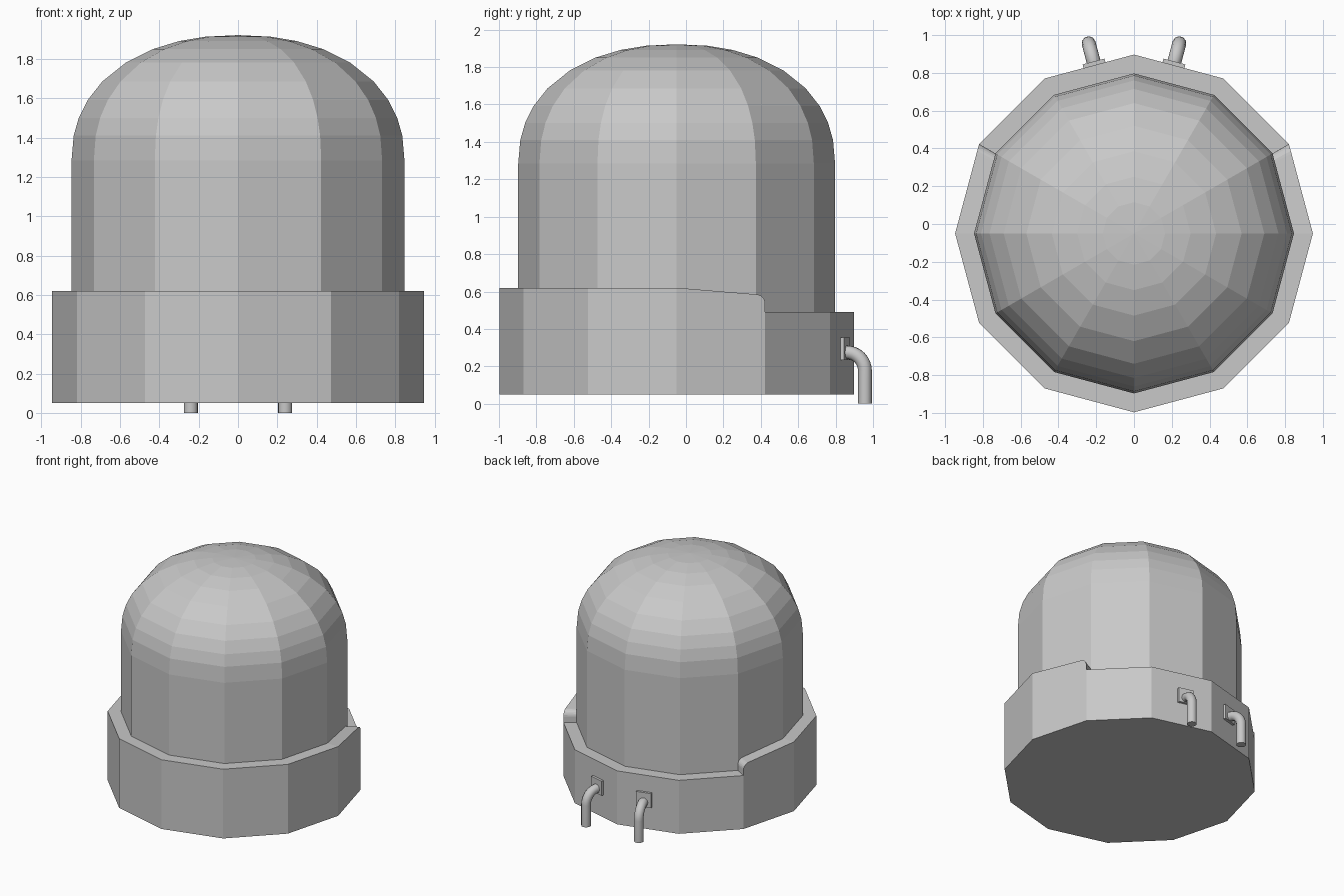
import bpy, bmesh
from math import sin, cos, pi, radians
from mathutils import Vector, Matrix

if "Cube" in bpy.data.objects:
    bpy.data.objects.remove(bpy.data.objects["Cube"])

SIDES = 12
AXIS_Y = -0.05
FLOOR = 0.05
OUTER, INNER, DOME = 0.947, 0.84, 0.847

grey = bpy.data.materials.new("plain grey")
grey.use_nodes = True
grey.diffuse_color = (0.58, 0.58, 0.58, 1)
grey.node_tree.nodes["Principled BSDF"].inputs["Base Color"].default_value = grey.diffuse_color


def finish(name, bm):
    bmesh.ops.remove_doubles(bm, verts=bm.verts, dist=0.0001)
    flat = [f for f in bm.faces if f.calc_area() < 1e-7]
    bmesh.ops.delete(bm, geom=flat, context='FACES')
    bmesh.ops.recalc_face_normals(bm, faces=bm.faces)
    mesh = bpy.data.meshes.new(name)
    bm.to_mesh(mesh)
    bm.free()
    mesh.materials.append(grey)
    ob = bpy.data.objects.new(name, mesh)
    bpy.context.collection.objects.link(ob)
    return ob


def corner(k):
    a = 2 * pi * k / SIDES
    return Vector((cos(a), sin(a)))


# Domed body: twelve flat sides, shoulder rounded as a superellipse
def make_dome():
    bm = bmesh.new()
    spring, rise = 1.284, 0.638
    radii = (0.836, 0.81, 0.765, 0.69, 0.57, 0.435, 0.3, 0.165)
    profile = [(DOME, FLOOR), (DOME, spring)]
    profile += [(r, spring + rise * (1 - (r / DOME) ** 2.2) ** (1 / 2.2)) for r in radii]
    rings = []
    for r, z in profile:
        rings.append([bm.verts.new((r * corner(k).x, AXIS_Y + r * corner(k).y, z))
                      for k in range(SIDES)])
    for low, high in zip(rings, rings[1:]):
        for k in range(SIDES):
            n = (k + 1) % SIDES
            bm.faces.new((low[k], low[n], high[n], high[k]))
    tip = bm.verts.new((0, AXIS_Y, spring + rise))
    for k in range(SIDES):
        bm.faces.new((rings[-1][k], rings[-1][(k + 1) % SIDES], tip))
    bm.faces.new(rings[0][::-1])
    finish("domed_body", bm)


# Base collar: tall at the front, rounded step down to the back
def make_collar():
    high, shoulder, low, fillet = 0.62, 0.585, 0.49, 0.05
    half = [(corner(k), high) for k in range(-3, 1)]
    width = OUTER * sin(radians(30))
    for i in range(7):
        a = radians(90 - 15 * i)
        t = 1 - fillet * (1 - cos(a)) / width
        half.append((corner(0).lerp(corner(1), t), shoulder - fillet * (1 - sin(a))))
    half += [(corner(k), low) for k in range(1, 4)]
    mirrored = [(Vector((-p.x, p.y)), z) for p, z in half[-2:0:-1]]
    bm = bmesh.new()
    columns = []
    for p, top in half + mirrored:
        columns.append([bm.verts.new((r * p.x, AXIS_Y + r * p.y, z))
                        for r, z in ((OUTER, FLOOR), (OUTER, top), (INNER, top), (INNER, FLOOR))])
    for i, a in enumerate(columns):
        b = columns[(i + 1) % len(columns)]
        for j in range(4):
            n = (j + 1) % 4
            bm.faces.new((a[j], b[j], b[n], a[n]))
    finish("base_collar", bm)


# Rear pipe with its square mounting plate
def make_pipe(side, label):
    out = Vector((side * sin(radians(15)), cos(radians(15)), 0))
    start = Vector((side * 0.209, 0.841, 0.275))

    bm = bmesh.new()
    bmesh.ops.create_cube(bm, size=1)
    place = Matrix.Translation((start.x, start.y, 0.295)) @ Matrix.Rotation(-side * radians(15), 4, 'Z')
    bmesh.ops.transform(bm, matrix=place @ Matrix.Diagonal((0.12, 0.04, 0.12, 1)), verts=bm.verts)
    finish(label + "_pipe_plate", bm)

    reach, bend = 0.12, 0.1
    path = [start - out * 0.01]
    for i in range(9):
        a = pi / 2 * i / 8
        path.append(start + out * (reach - bend + bend * sin(a)) - Vector((0, 0, bend * (1 - cos(a)))))
    path.append(Vector((path[-1].x, path[-1].y, 0)))
    curve = bpy.data.curves.new(label + "_pipe", 'CURVE')
    curve.dimensions = '3D'
    curve.bevel_depth = 0.037
    curve.bevel_resolution = 3
    curve.use_fill_caps = True
    spline = curve.splines.new('POLY')
    spline.points.add(len(path) - 1)
    for point, co in zip(spline.points, path):
        point.co = (*co, 1)
    curve.materials.append(grey)
    ob = bpy.data.objects.new(label + "_pipe", curve)
    bpy.context.collection.objects.link(ob)
    bpy.ops.object.select_all(action='DESELECT')
    ob.select_set(True)
    bpy.context.view_layer.objects.active = ob
    bpy.ops.object.convert(target='MESH')
    bpy.ops.object.shade_smooth_by_angle(angle=radians(40))


make_dome()
make_collar()
make_pipe(1, "left")
make_pipe(-1, "right")
